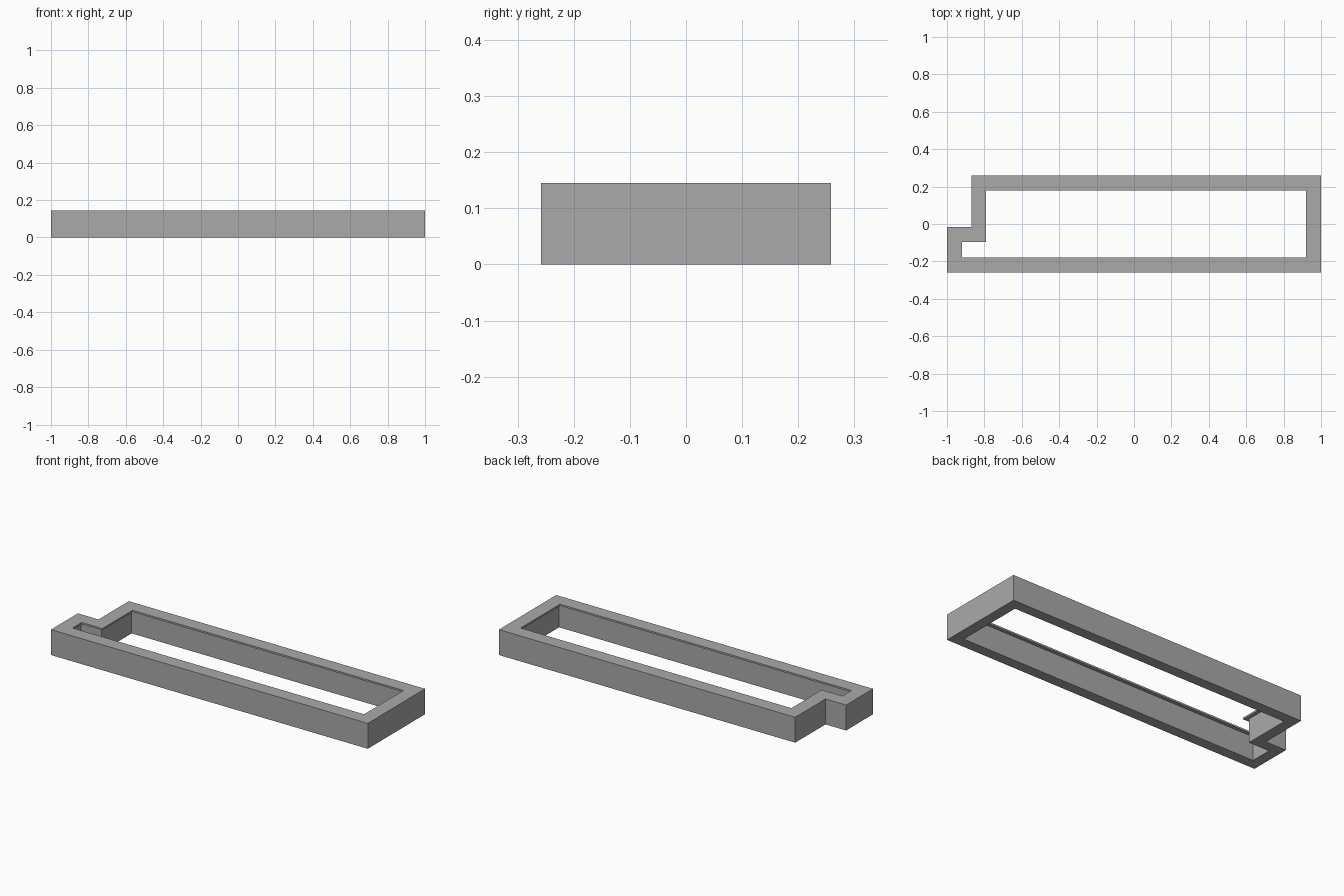
import bpy
import bmesh
from mathutils import Vector

cube = bpy.data.objects.get("Cube")
if cube:
    bpy.data.objects.remove(cube)

HEIGHT, LIP_THICK = 0.145, 0.01
WALL, LIP = 0.06, 0.08

# Stepped footprint, counter-clockwise
footprint = [Vector(p) for p in (
    (-1, -0.258), (1, -0.258), (1, 0.258),
    (-0.87, 0.258), (-0.87, -0.015), (-1, -0.015))]


def inset(points, dist):
    """Move every side of a right-angled outline inward."""
    result = []
    for i, p in enumerate(points):
        before = (p - points[i - 1]).normalized()
        after = (points[(i + 1) % len(points)] - p).normalized()
        normals = Vector((-before.y, before.x)) + Vector((-after.y, after.x))
        result.append(p + normals * dist)
    return result


# Wall section with an inward lip along the top: (inset, height)
section = [(0, 0), (0, HEIGHT), (LIP, HEIGHT), (LIP, HEIGHT - LIP_THICK),
           (WALL, HEIGHT - LIP_THICK), (WALL, 0)]

bm = bmesh.new()
rings = [[bm.verts.new((p.x, p.y, z)) for p in inset(footprint, d)]
         for d, z in section]
for k, ring in enumerate(rings):
    following = rings[(k + 1) % len(rings)]
    for i in range(len(ring)):
        j = (i + 1) % len(ring)
        bm.faces.new((ring[i], ring[j], following[j], following[i]))
bmesh.ops.recalc_face_normals(bm, faces=bm.faces)

mesh = bpy.data.meshes.new("stepped_frame")
bm.to_mesh(mesh)
bm.free()
frame = bpy.data.objects.new("stepped_frame", mesh)
bpy.context.collection.objects.link(frame)

# Plain grey finish
grey = bpy.data.materials.new("plain_grey")
grey.use_nodes = True
colour = (0.4, 0.4, 0.4, 1)
grey.diffuse_color = colour
grey.node_tree.nodes["Principled BSDF"].inputs["Base Color"].default_value = colour
mesh.materials.append(grey)
